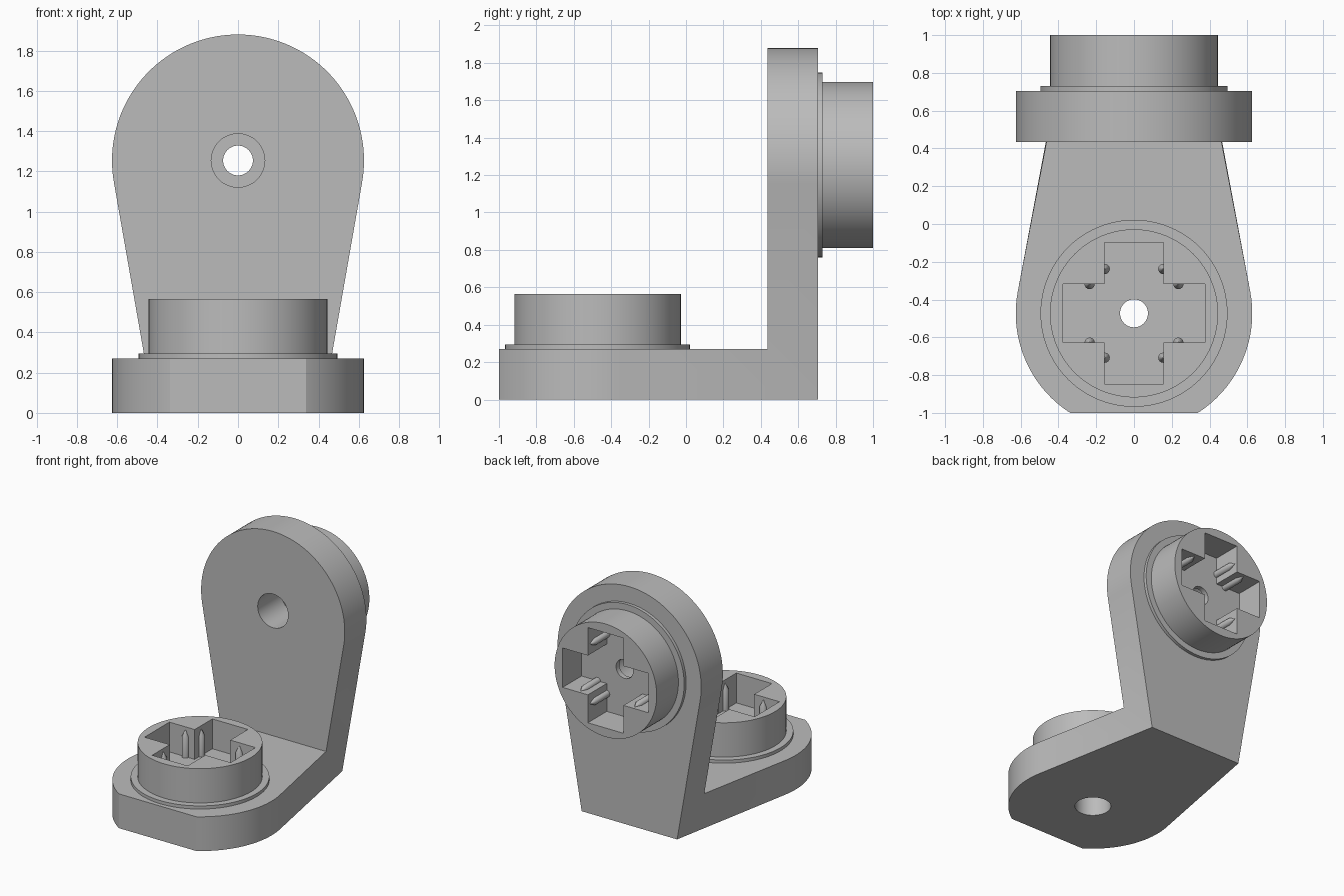
import bpy, bmesh
from math import pi, sin, cos, atan2, acos, hypot, radians
from mathutils import Matrix, Vector

if "Cube" in bpy.data.objects:
    bpy.data.objects.remove(bpy.data.objects["Cube"])

T = 0.27            # plate thickness
R = 0.626           # plate end radius
FLOOR, RIM = 0.33, 0.565
CORNER_Y = 0.705
CORNER_W = 0.416    # half width at the outer corner

# Each arm: local origin at the bore, +y toward the corner, +z toward the socket
BASE = Matrix.Translation((0, -0.473, 0))
UPRIGHT = Matrix.Translation((0, CORNER_Y - T, 1.254)) @ Matrix.Rotation(-pi / 2, 4, 'X')

grey = bpy.data.materials.new("light_grey")
grey.use_nodes = True
color = (0.5, 0.5, 0.5, 1)
grey.diffuse_color = color
grey.node_tree.nodes["Principled BSDF"].inputs["Base Color"].default_value = color


def prism(bm, pts, z0, z1, mat):
    """Extrude an outline along local z."""
    low = [bm.verts.new(mat @ Vector((x, y, z0))) for x, y in pts]
    high = [bm.verts.new(mat @ Vector((x, y, z1))) for x, y in pts]
    bm.faces.new(low[::-1])
    bm.faces.new(high)
    for i in range(len(pts)):
        j = (i + 1) % len(pts)
        bm.faces.new((low[i], low[j], high[j], high[i]))


def lathe(bm, profile, n, mat, centre=(0, 0)):
    """Turn (radius, height) points around local z, with closed ends."""
    rings = []
    for r, z in profile:
        rings.append([bm.verts.new(mat @ Vector((centre[0] + r * cos(2 * pi * i / n),
                                                 centre[1] + r * sin(2 * pi * i / n), z)))
                      for i in range(n)])
    bm.faces.new(rings[0][::-1])
    bm.faces.new(rings[-1])
    for a, b in zip(rings, rings[1:]):
        for i in range(n):
            j = (i + 1) % n
            bm.faces.new((a[i], a[j], b[j], b[i]))


def finish(bm, name):
    bmesh.ops.recalc_face_normals(bm, faces=bm.faces)
    mesh = bpy.data.meshes.new(name)
    bm.to_mesh(mesh)
    bm.free()
    mesh.materials.append(grey)
    ob = bpy.data.objects.new(name, mesh)
    bpy.context.collection.objects.link(ob)
    return ob


def cut(ob, cutters):
    """Subtract the cutters, bake the result and drop them."""
    for c in cutters:
        c.hide_render = True
        mod = ob.modifiers.new("cut", 'BOOLEAN')
        mod.operation, mod.solver, mod.object = 'DIFFERENCE', 'EXACT', c
    dg = bpy.context.evaluated_depsgraph_get()
    mesh = bpy.data.meshes.new_from_object(ob.evaluated_get(dg))
    ob.modifiers.clear()
    ob.data = mesh
    for c in cutters:
        bpy.data.objects.remove(c)


def smooth(ob):
    bpy.ops.object.select_all(action='DESELECT')
    ob.select_set(True)
    bpy.context.view_layer.objects.active = ob
    bpy.ops.object.shade_smooth_by_angle(angle=radians(30))


def cylinder(name, r, z0, z1, mat):
    bm = bmesh.new()
    lathe(bm, [(r, z0), (r, z1)], 48, mat)
    return finish(bm, name)


def counterbore(mat):
    return cylinder("counterbore_cutter", 0.133, -0.1, T + 0.02, mat)


def arm_outline(length):
    """Round end with two tangent sides tapering past the corner."""
    a = atan2(length, CORNER_W) - acos(R / hypot(length, CORNER_W))
    n = 64
    pts = []
    for i in range(n + 1):
        t = a - (pi + 2 * a) * i / n
        pts.append((R * cos(t), R * sin(t)))
    end = (CORNER_W - 0.1 * sin(a), length + 0.1 * cos(a))
    return [end] + pts + [(-end[0], end[1])]


def bisect(bm, co, no):
    geom = bm.verts[:] + bm.edges[:] + bm.faces[:]
    res = bmesh.ops.bisect_plane(bm, geom=geom, dist=1e-5, plane_co=co,
                                 plane_no=no, clear_outer=True)
    return [e for e in res["geom_cut"] if isinstance(e, bmesh.types.BMEdge)]


# Angle bracket: two arms mitred together at the corner
bracket_bm = bmesh.new()
for mat, length, side in ((BASE, CORNER_Y + 0.473, 1), (UPRIGHT, 1.254, -1)):
    bm = bmesh.new()
    prism(bm, arm_outline(length), 0, T, mat)
    if side == 1:   # flat front end of the base
        edges = bisect(bm, (0, -1, 0), (0, -1, 0))
        bmesh.ops.holes_fill(bm, edges=edges)
    bisect(bm, (0, CORNER_Y, 0), (0, side, side))
    part = bpy.data.meshes.new("arm")
    bm.to_mesh(part)
    bm.free()
    bracket_bm.from_mesh(part)
    bpy.data.meshes.remove(part)
bmesh.ops.remove_doubles(bracket_bm, verts=bracket_bm.verts, dist=0.008)
bracket = finish(bracket_bm, "angle_bracket")
cut(bracket, [counterbore(BASE), counterbore(UPRIGHT)])
smooth(bracket)

# Sockets: stepped round boss with a cross-shaped pocket and centre bore
A, B = 0.155, 0.375
cross = []
for k in range(4):
    turn = Matrix.Rotation(k * pi / 2, 2)
    cross += [tuple(turn @ Vector(p)) for p in ((B, -A), (B, A), (A, A))]

for prefix, mat in (("base", BASE), ("upright", UPRIGHT)):
    bm = bmesh.new()
    lathe(bm, [(0.495, T), (0.495, T + 0.025), (0.445, T + 0.025), (0.445, RIM)], 96, mat)
    socket = finish(bm, prefix + "_socket")
    bm = bmesh.new()
    prism(bm, cross, FLOOR, RIM + 0.1, mat)
    pocket = finish(bm, "pocket_cutter")
    bore = cylinder("bore_cutter", 0.074, 0.1, 0.45, mat)
    cut(socket, [pocket, counterbore(mat), bore])
    smooth(socket)

    # Pointed pins half sunk in the pocket walls
    bm = bmesh.new()
    for sx in (-1, 1):
        for sy in (-1, 1):
            for x, y in ((A, 0.235), (0.235, A)):
                lathe(bm, [(0.027, FLOOR - 0.005), (0.027, 0.49), (0.003, 0.54)],
                      16, mat, (sx * x, sy * y))
    smooth(finish(bm, prefix + "_socket_pins"))
